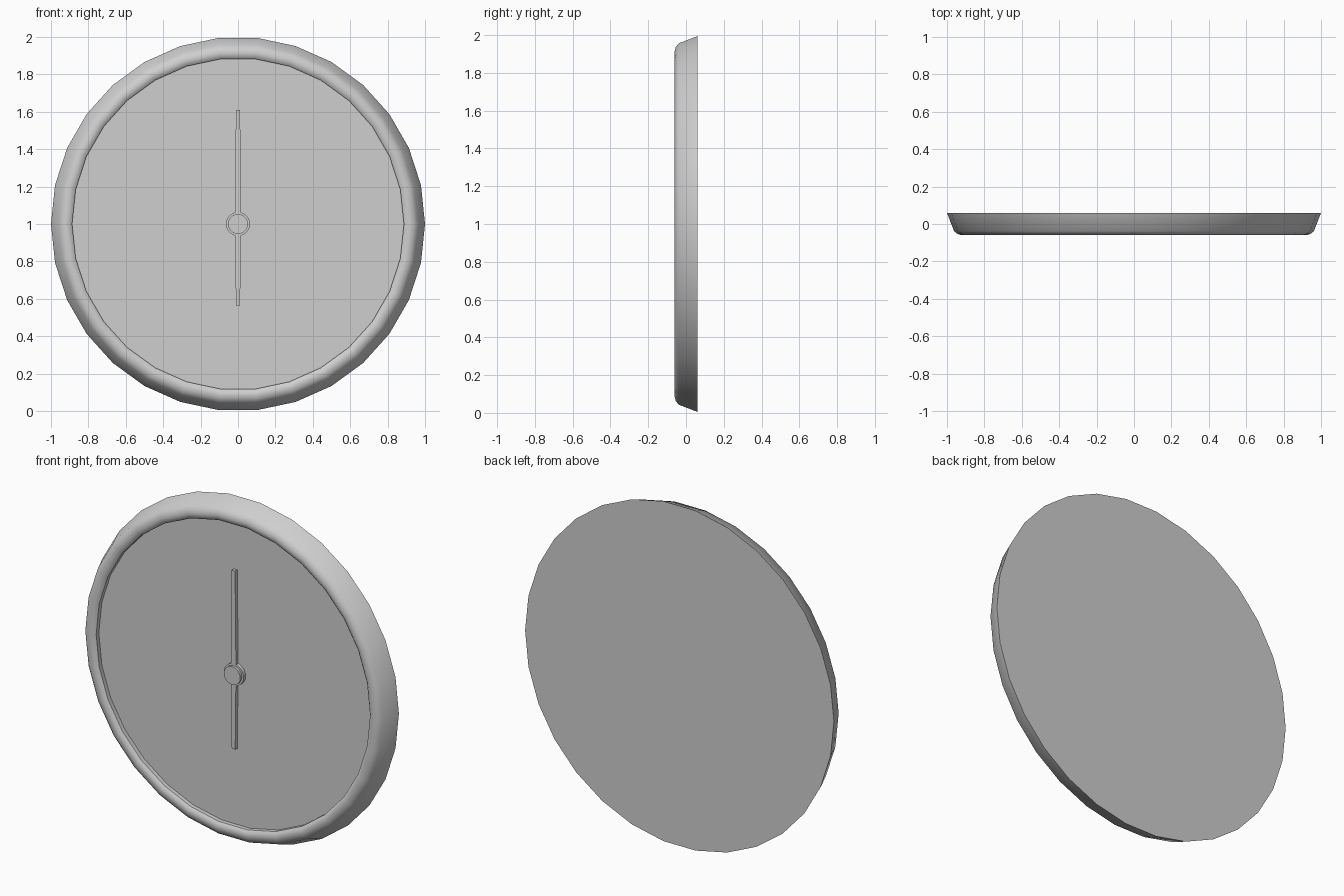
import bpy
import bmesh
from math import pi, radians
from mathutils import Vector

CENTRE_Z = 1.0

cube = bpy.data.objects.get("Cube")
if cube:
    bpy.data.objects.remove(cube, do_unlink=True)

grey = bpy.data.materials.new("plain grey")
grey.use_nodes = True
colour = (0.62, 0.62, 0.62, 1)
grey.diffuse_color = colour
grey.node_tree.nodes["Principled BSDF"].inputs["Base Color"].default_value = colour


def finish(name, bm):
    """Turn a bmesh into a named, shaded object."""
    bmesh.ops.remove_doubles(bm, verts=bm.verts, dist=0.0005)
    bmesh.ops.recalc_face_normals(bm, faces=bm.faces)
    mesh = bpy.data.meshes.new(name)
    bm.to_mesh(mesh)
    bm.free()
    mesh.materials.append(grey)
    obj = bpy.data.objects.new(name, mesh)
    obj.location.z = CENTRE_Z
    bpy.context.collection.objects.link(obj)
    bpy.ops.object.select_all(action='DESELECT')
    bpy.context.view_layer.objects.active = obj
    obj.select_set(True)
    bpy.ops.object.shade_smooth_by_angle(angle=radians(35))
    return obj


def lathe(name, profile, steps):
    """Spin a (radius, depth) profile around the y axis."""
    bm = bmesh.new()
    verts = [bm.verts.new((r, y, 0)) for r, y in profile]
    edges = [bm.edges.new(pair) for pair in zip(verts, verts[1:])]
    bmesh.ops.spin(bm, geom=verts + edges, cent=(0, 0, 0), axis=(0, 1, 0),
                   angle=2 * pi, steps=steps, use_merge=False)
    return finish(name, bm)


def hand(name, base_z, tip_z, base_width, tip_width, front, back):
    """Tapered bar from the hub outwards."""
    bm = bmesh.new()
    corners = [(-base_width / 2, base_z), (base_width / 2, base_z),
               (tip_width / 2, tip_z), (-tip_width / 2, tip_z)]
    face = bm.faces.new([bm.verts.new((x, front, z)) for x, z in corners])
    out = bmesh.ops.extrude_face_region(bm, geom=[face], use_keep_orig=True)
    moved = [v for v in out["geom"] if isinstance(v, bmesh.types.BMVert)]
    bmesh.ops.translate(bm, verts=moved, vec=Vector((0, back - front, 0)))
    return finish(name, bm)


# Case: recessed dial, rounded rim, flared side and flat back
lathe("clock_case", [(0, -0.02), (0.887, -0.02), (0.887, -0.045), (0.9, -0.056),
                     (0.92, -0.06), (0.942, -0.054), (0.962, -0.038),
                     (1, 0.06), (0, 0.06)], 30)

# Hub: wide collar with a smaller cap
lathe("hub_collar", [(0, -0.04), (0.064, -0.04), (0.064, -0.02), (0, -0.02)], 24)
lathe("hub_cap", [(0, -0.055), (0.053, -0.055), (0.053, -0.02), (0, -0.02)], 24)

# Hands
hand("minute_hand", 0, 0.61, 0.034, 0.022, -0.043, -0.022)
hand("hour_hand", 0, -0.435, 0.032, 0.022, -0.042, -0.022)
